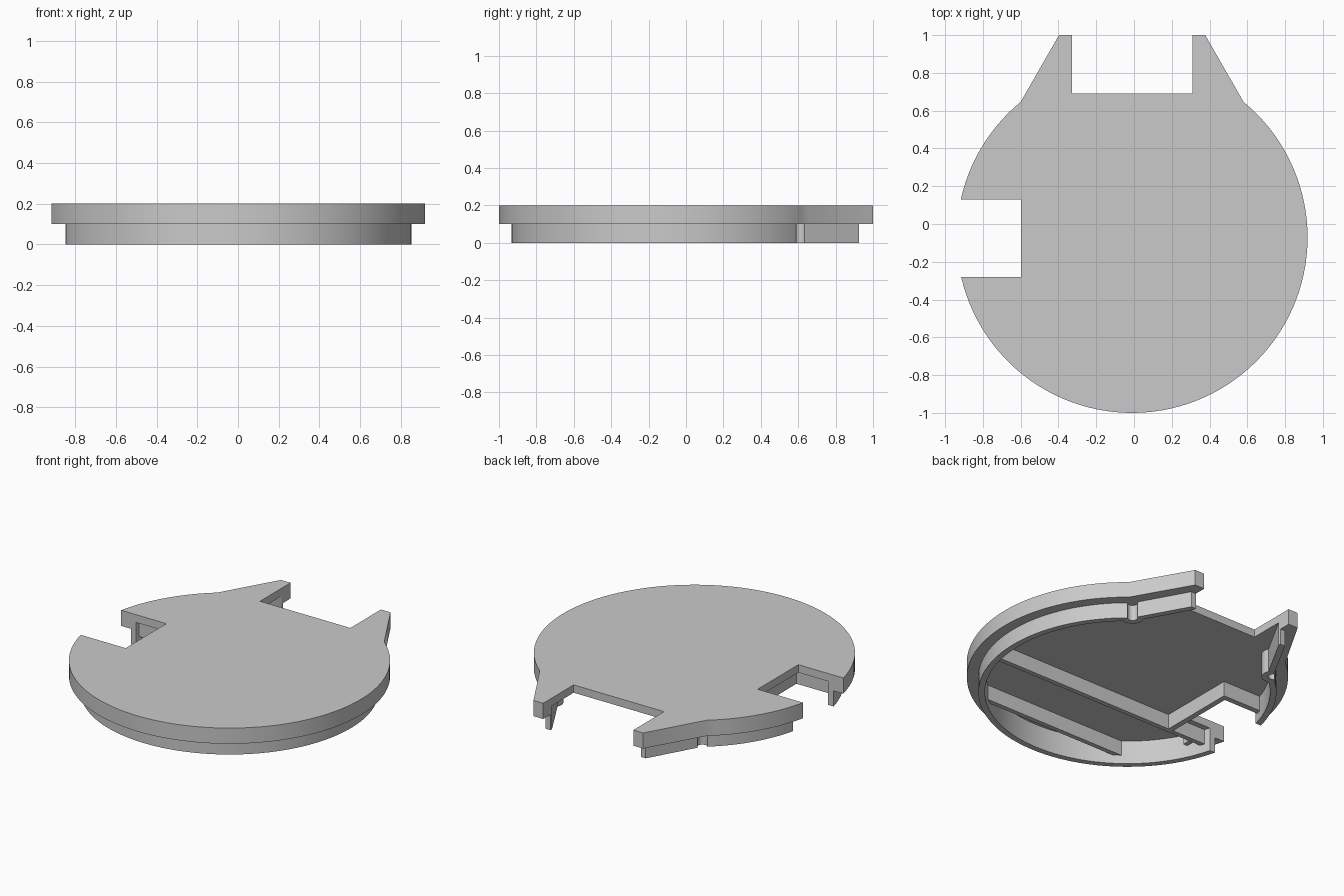
import bpy, bmesh, math

if "Cube" in bpy.data.objects:
    bpy.data.objects.remove(bpy.data.objects["Cube"], do_unlink=True)

CX, CY, R = -0.01, -0.071, 0.929       # disc centre and radius
LIP, WALL = 0.067, 0.037               # overhang and wall thickness
INNER = LIP + WALL
CUT = 0.319                            # half width of the back cutout
NOTCH_LOW, NOTCH_HIGH, NOTCH_X = -0.28, 0.13, -0.597
UNDER = 0.15                           # underside of the thin plate

grey = bpy.data.materials.new("plain grey")
grey.use_nodes = True
grey.diffuse_color = (0.59, 0.59, 0.59, 1)
grey.node_tree.nodes["Principled BSDF"].inputs["Base Color"].default_value = (0.59, 0.59, 0.59, 1)


def shade(obj):
    bpy.ops.object.select_all(action='DESELECT')
    obj.select_set(True)
    bpy.context.view_layer.objects.active = obj
    bpy.ops.object.shade_smooth_by_angle(angle=math.radians(25))


def prism(name, outline, z0, z1):
    """Extrude a flat outline between two heights."""
    bm = bmesh.new()
    face = bm.faces.new([bm.verts.new((x, y, z0)) for x, y in outline])
    grown = bmesh.ops.extrude_face_region(bm, geom=[face])["geom"]
    for v in grown:
        if isinstance(v, bmesh.types.BMVert):
            v.co.z = z1
    bmesh.ops.recalc_face_normals(bm, faces=bm.faces)
    mesh = bpy.data.meshes.new(name)
    bm.to_mesh(mesh)
    bm.free()
    mesh.materials.append(grey)
    obj = bpy.data.objects.new(name, mesh)
    bpy.context.collection.objects.link(obj)
    shade(obj)
    return obj


def box(name, x0, x1, y0, y1, z0, z1):
    prism(name, [(x0, y0), (x1, y0), (x1, y1), (x0, y1)], z0, z1)


def arc(cx, cy, r, a0, a1, step):
    n = max(4, round(abs(a1 - a0) / math.radians(step)))
    angles = [a0 + (a1 - a0) * i / n for i in range(n + 1)]
    return [(cx + r * math.cos(a), cy + r * math.sin(a)) for a in angles]


def ear_x(d, y):
    return 0.387 - 1.158 * d + 0.586 * (1 - y)


def side_path(d, y, side):
    """From an ear tip at height y round to the notch, inset by d."""
    r = R - d
    if side > 0:
        end = -math.pi - math.asin((NOTCH_LOW - CY) / r)
    else:
        end = math.asin((NOTCH_HIGH - CY) / r)
    corner = math.radians(50.6 + 20 * d)
    points = [(CX + ear_x(d, y), y)]
    if d >= LIP:
        # the wall dips inward round a screw groove at the corner
        a = math.radians(52)
        depth = d - LIP
        rho = 0.03 + depth
        turn = math.asin(depth / rho)
        points += arc(CX + (R - LIP) * math.cos(a), CY + (R - LIP) * math.sin(a), rho,
                      math.radians(120) + turn, math.radians(322) - turn, 15)
        corner = a - math.sqrt(rho ** 2 - depth ** 2) / r
    points += arc(CX, CY, r, corner, end, 3)
    return [(CX + side * (x - CX), py) for x, py in points]


# Height at which the inner wall line meets the back cutout
inner_y = 1 - (CUT - ear_x(INNER, 1)) / 0.586

# Top plate with the back cutout and the side notch
plate = prism("top_plate",
              [(CX + CUT, 0.692), (CX + CUT, 1)] + side_path(0, 1, 1)
              + [(NOTCH_X, NOTCH_LOW), (NOTCH_X, NOTCH_HIGH)]
              + side_path(0, 1, -1)[::-1] + [(CX - CUT, 1), (CX - CUT, 0.692)], 0.1, 0.2)

# Hollow out the underside, leaving the thick rim
pocket = prism("pocket_cutter",
               side_path(INNER, inner_y, 1) + side_path(INNER, inner_y, -1)[::-1], 0, UNDER)
pocket.hide_render = True
cut = plate.modifiers.new("pocket", 'BOOLEAN')
cut.operation, cut.solver, cut.object = 'DIFFERENCE', 'EXACT', pocket
shade(plate)
bpy.ops.object.modifier_apply(modifier=cut.name)
shade(plate)
bpy.data.objects.remove(pocket, do_unlink=True)

# Thin skirt wall set in under the rim
for name, side in (("long_skirt", 1), ("short_skirt", -1)):
    outline = (side_path(LIP, 0.925, side) + side_path(INNER, inner_y, side)[::-1]
               + [(CX + side * CUT, 0.925)])
    prism(name, outline, 0, 0.1)


def rib(name, y):
    half = math.sqrt((R - LIP - WALL / 2) ** 2 - (y - CY) ** 2)
    box(name, CX - half, CX + half, y - 0.015, y + 0.015, 0.055, UNDER)


# Cross ribs and the low walls around the notch
rib("middle_rib", -0.33)
rib("front_rib", -0.74)
box("notch_inner_wall", -0.56, -0.525, -0.33, 0.185, 0.055, UNDER)
box("notch_back_wall", -0.82, -0.54, 0.15, 0.185, 0.055, UNDER)
box("rib_gusset", -0.73, -0.7, -0.39, -0.34, 0.05, UNDER)
